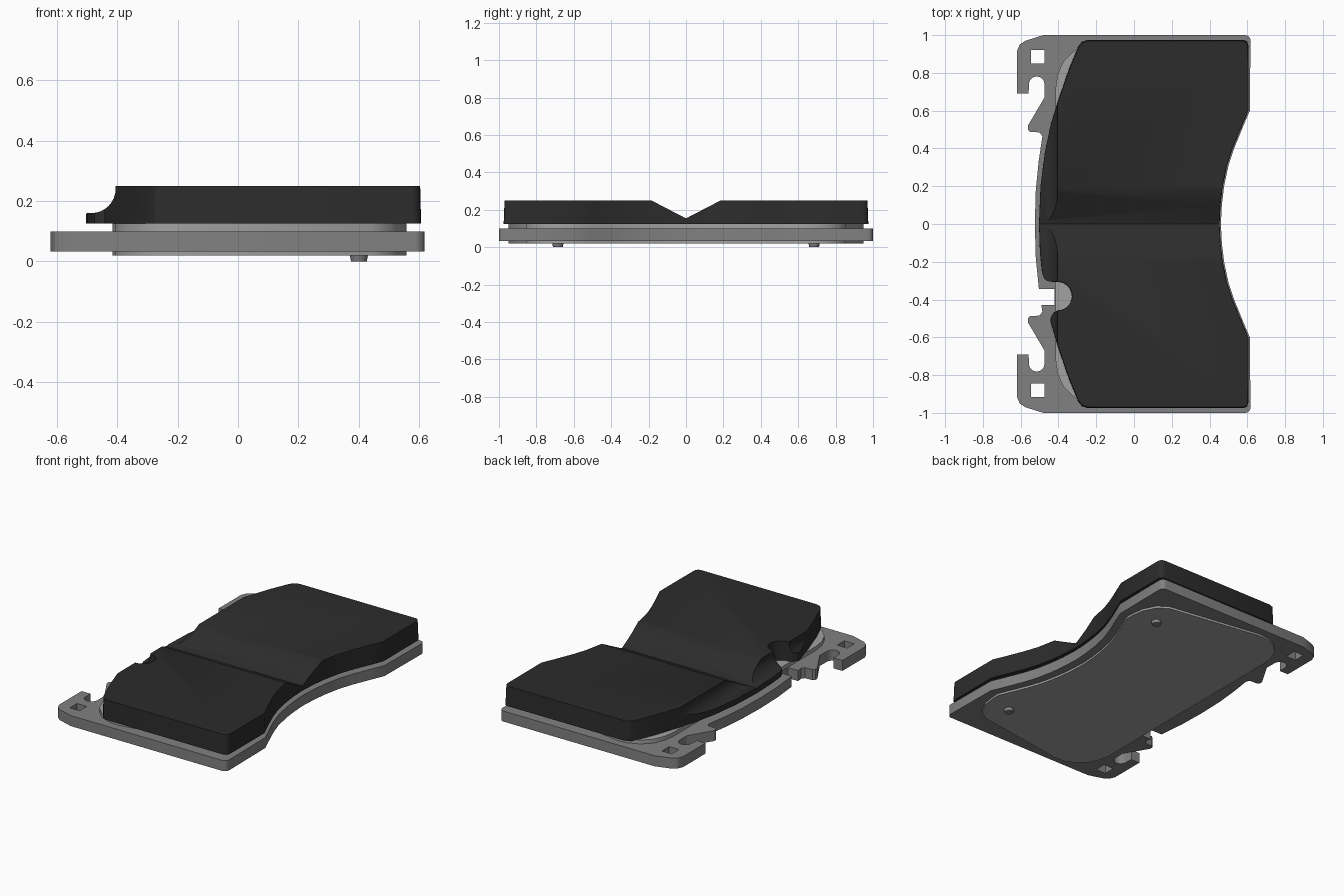
import bpy, bmesh, math

if "Cube" in bpy.data.objects:
    bpy.data.objects.remove(bpy.data.objects["Cube"], do_unlink=True)


def material(name, value):
    m = bpy.data.materials.new(name)
    m.use_nodes = True
    colour = (value, value, value, 1)
    m.diffuse_color = colour
    node = next(n for n in m.node_tree.nodes if n.type == 'BSDF_PRINCIPLED')
    node.inputs["Base Color"].default_value = colour
    return m


steel = material("steel grey", 0.22)
shim_grey = material("light shim grey", 0.36)
black = material("friction black", 0.025)


def prism(name, points, low, high, mat=None, axis='z', top_scale=1.0):
    """Extrude a closed outline along the chosen axis."""
    place = {'z': lambda a, b, h: (a, b, h),
             'x': lambda a, b, h: (h, a, b),
             'y': lambda a, b, h: (a, h, b)}[axis]
    bm = bmesh.new()
    rings = [[bm.verts.new(place(a * s, b * s, h)) for a, b in points]
             for h, s in ((low, 1.0), (high, top_scale))]
    bm.faces.new(rings[0])
    bm.faces.new(rings[1])
    n = len(points)
    for i in range(n):
        j = (i + 1) % n
        bm.faces.new((rings[0][i], rings[0][j], rings[1][j], rings[1][i]))
    bmesh.ops.recalc_face_normals(bm, faces=bm.faces)
    mesh = bpy.data.meshes.new(name)
    bm.to_mesh(mesh)
    bm.free()
    ob = bpy.data.objects.new(name, mesh)
    bpy.context.collection.objects.link(ob)
    if mat:
        mesh.materials.append(mat)
    return ob


def activate(ob):
    bpy.ops.object.select_all(action='DESELECT')
    ob.select_set(True)
    bpy.context.view_layer.objects.active = ob


def cut(target, cutter):
    mod = target.modifiers.new("cut", 'BOOLEAN')
    mod.operation, mod.solver, mod.object = 'DIFFERENCE', 'EXACT', cutter
    activate(target)
    bpy.ops.object.modifier_apply(modifier=mod.name)
    bpy.data.objects.remove(cutter, do_unlink=True)


def smooth(ob):
    activate(ob)
    bpy.ops.object.shade_smooth_by_angle(angle=math.radians(30))


def arc(cx, cy, r, start, end, steps=10):
    angles = [math.radians(start + (end - start) * i / steps) for i in range(steps + 1)]
    return [(cx + r * math.cos(a), cy + r * math.sin(a)) for a in angles]


def flip(points):
    """Mirror a half outline across y = 0, keeping the travel direction."""
    return [(x, -y) for x, y in reversed(points)]


def closed(half):
    return half + [p for p in flip(half) if abs(p[1]) > 1e-6]


def inner_curve(dx):
    """Concave edge shared by all layers, shifted inward by dx."""
    base = [(.46, 0), (.465, .1), (.477, .2), (.5, .31), (.53, .4), (.575, .51), (.613, .6)]
    return [(x - dx, y) for x, y in base]


# Backing plate with hooks
half = (inner_curve(0) + arc(.587, .97, .03, 0, 90, 5)
        + [(-.48, 1), (-.575, .97), (-.605, .95), (-.62, .915), (-.62, .69), (-.558, .69)]
        + arc(-.515, .74, .041, 180, 0)
        + [(-.474, .67), (-.562, .52), (-.562, .5), (-.55, .488), (-.5, .485), (-.485, .465)]
        + [(-.505, .33), (-.52, .18), (-.525, 0)])
backing_plate = prism("backing_plate", closed(half), .033, .1, steel)
for y in (.885, -.88):
    cut(backing_plate, prism("hole_cutter", [(-.545, y - .036), (-.475, y - .036),
                                             (-.475, y + .036), (-.545, y + .036)], 0, .2))
cut(backing_plate, prism("slot_cutter", [(-.6, -.43), (-.42, -.43), (-.42, -.345), (-.6, -.345)], 0, .2))
smooth(backing_plate)

# Shim layers above and below the plate
half = (inner_curve(.055) + [(.555, .66), (.545, .73), (.505, .81), (.44, .855), (-.18, .95)]
        + [(-.25, .945), (-.32, .915), (-.375, .86), (-.405, .79), (-.415, .72)])
outline = closed(half)
for name, low, high in (("upper_shim", .1, .125), ("lower_shim", .02, .033)):
    smooth(prism(name, outline, low, high, shim_grey if low > .05 else steel))
lower = bpy.data.objects["lower_shim"]
lower.data.materials[0] = shim_grey

# Friction pad with a round notch on one side
right = inner_curve(.007) + arc(.575, .945, .03, 0, 90, 5)
left = [(-.245, .975), (-.275, .965), (-.295, .94), (-.345, .82), (-.4, .66)]
upper = right + left + [(-.44, .53), (-.472, .38), (-.495, .2), (-.503, 0)]
notch = ([(-.498, -.15), (-.487, -.26), (-.475, -.29), (-.45, -.305)]
         + arc(-.405, -.383, .076, 90, -90, 14)
         + [(-.425, -.468), (-.44, -.49), (-.442, -.52)])
outline = upper + notch + flip(left) + [p for p in flip(right) if p[1] < 0]
friction_pad = prism("friction_pad", outline, .125, .25, black, top_scale=.995)

# Wear groove and filleted step
cut(friction_pad, prism("groove_cutter", [(-.2, .258), (-.185, .25), (-.012, .16), (0, .156),
                                          (.012, .16), (.185, .25), (.2, .258)], -1, 1, axis='x'))
step = arc(-.485, .24, .08, -90, 0, 8)
cut(friction_pad, prism("step_cutter", [(-.7, .16)] + step + [(-.405, .3), (-.7, .3)], -1, 1, axis='y'))
smooth(friction_pad)

# Locating pins on the underside
for name, y in (("back_pin", .685), ("front_pin", -.685)):
    bpy.ops.mesh.primitive_cone_add(vertices=24, radius1=.026, radius2=.031, depth=.025,
                                    location=(.4, y, .0125))
    pin = bpy.context.object
    pin.name = name
    pin.data.materials.append(steel)
    smooth(pin)
